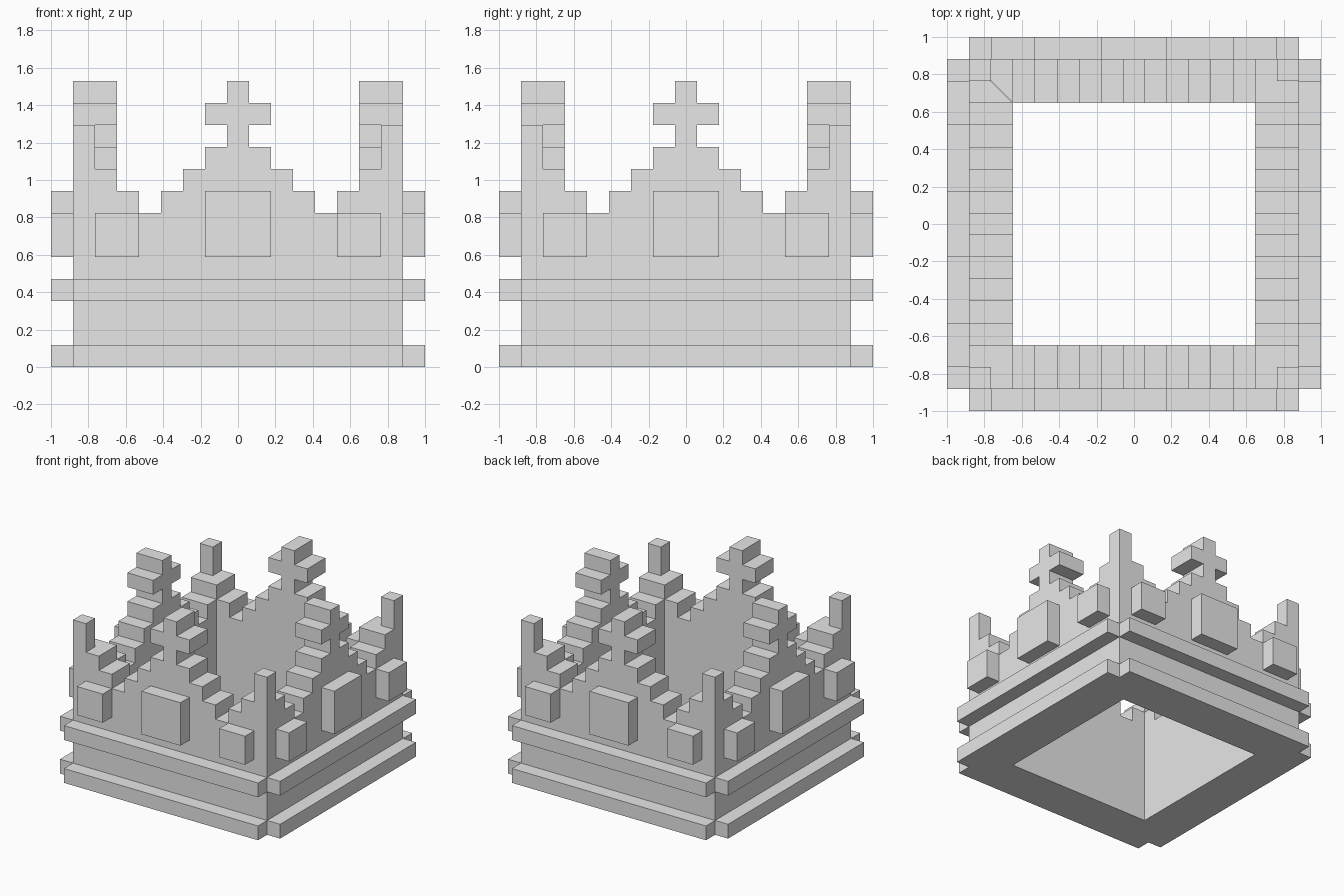
import bpy
import bmesh
from math import pi
from mathutils import Matrix

U = 2 / 17          # one block
OUT, INN = 7.5, 5.5  # outer and inner wall faces, in blocks

cube = bpy.data.objects.get("Cube")
if cube:
    bpy.data.objects.remove(cube, do_unlink=True)

stone = bpy.data.materials.new("light_grey")
stone.use_nodes = True
grey = (0.8, 0.8, 0.8, 1)
stone.diffuse_color = grey
stone.node_tree.nodes["Principled BSDF"].inputs["Base Color"].default_value = grey


def add_object(name, bm, turn=0):
    """Scale from blocks to units, turn about z and link."""
    bm.transform(Matrix.Rotation(turn * pi / 2, 4, "Z") @ Matrix.Scale(U, 4))
    bmesh.ops.recalc_face_normals(bm, faces=bm.faces)
    mesh = bpy.data.meshes.new(name)
    bm.to_mesh(mesh)
    bm.free()
    mesh.materials.append(stone)
    obj = bpy.data.objects.new(name, mesh)
    bpy.context.collection.objects.link(obj)


def box(name, x0, x1, y0, y1, z0, z1, turn):
    bm = bmesh.new()
    size = Matrix.Diagonal((x1 - x0, y1 - y0, z1 - z0, 1))
    centre = Matrix.Translation(((x0 + x1) / 2, (y0 + y1) / 2, (z0 + z1) / 2))
    bmesh.ops.create_cube(bm, size=1, matrix=centre @ size)
    add_object(name, bm, turn)


def wall(name, turn):
    """Stepped wall with a cross on top, mitred at the corners."""
    # right half of the skyline, from the corner to the top of the cross
    half = [(OUT, 0), (OUT, 9), (4.5 + 1, 9), (5.5, 8), (4.5, 8), (4.5, 7),
            (3.5, 7), (3.5, 8), (2.5, 8), (2.5, 9), (1.5, 9), (1.5, 10),
            (0.5, 10), (0.5, 11), (1.5, 11), (1.5, 12), (0.5, 12), (0.5, 13)]
    outline = half + [(-x, z) for x, z in reversed(half)]
    bm = bmesh.new()
    front, back = [], []
    for x, z in outline:
        front.append(bm.verts.new((x, -OUT, z)))
        back.append(bm.verts.new((max(-INN, min(INN, x)), -INN, z)))
    bm.faces.new(front)
    # inner face skips the points that the mitre folds together
    bm.faces.new(back)
    for i in range(len(outline)):
        j = (i + 1) % len(outline)
        bm.faces.new((front[i], front[j], back[j], back[i]))
    bmesh.ops.remove_doubles(bm, verts=bm.verts, dist=0.001)
    # open the mitre, where neighbouring walls meet
    seam = [f for f in bm.faces
            if all(abs(abs(v.co.x) - abs(v.co.y)) < 0.01 for v in f.verts)
            and abs(f.calc_center_median().x) > INN
            and len({round(v.co.z) for v in f.verts}) > 1]
    bmesh.ops.delete(bm, geom=seam, context="FACES_ONLY")
    add_object(name, bm, turn)


for turn, side in enumerate(("front", "left", "back", "right")):
    wall(side + "_wall", turn)
    box(side + "_corner_spike", 6.5, OUT, -OUT, -6.5, 9, 11, turn)
    for z, level in ((0, "lower"), (3, "upper")):
        box(f"{side}_{level}_band", -OUT, OUT, -OUT - 1, -OUT, z, z + 1, turn)
    # raised gems on the outside
    box(side + "_centre_gem", -1.5, 1.5, -OUT - 1, -OUT, 5, 8, turn)
    for s in (-1, 1):
        box(f"{side}_side_gem", s * 5.5 - 1, s * 5.5 + 1, -OUT - 1, -OUT, 5, 7, turn)
